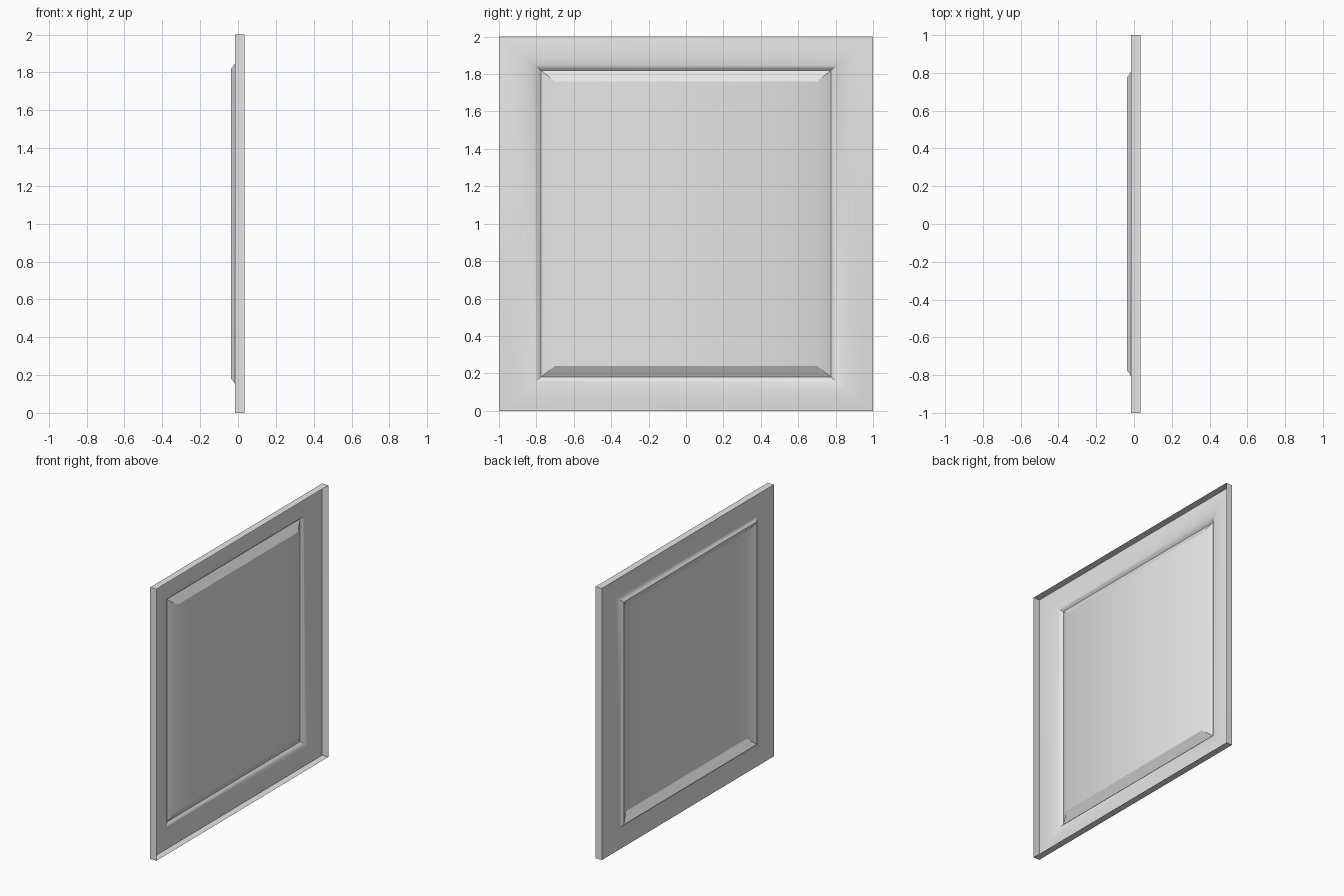
import bpy, bmesh, math

cube = bpy.data.objects.get("Cube")
if cube:
    bpy.data.objects.remove(cube)

# One plain grey paint for the whole panel
GREY = (0.8, 0.8, 0.8, 1)
paint = bpy.data.materials.new("light_grey_paint")
paint.use_nodes = True
paint.diffuse_color = GREY
paint.node_tree.nodes["Principled BSDF"].inputs["Base Color"].default_value = GREY

WIDEN = 1.25  # side borders are wider than the top and bottom ones


def nested_frames(name, profile, cap=False):
    """Bridge concentric rectangles; profile holds (inset from edge, x) pairs."""
    bm = bmesh.new()
    rings = []
    for inset, x in profile:
        y, h = 1 - inset * WIDEN, 1 - inset
        rings.append([bm.verts.new((x, sy * y, 1 + sz * h))
                      for sy, sz in ((-1, -1), (1, -1), (1, 1), (-1, 1))])
    for outer, inner in zip(rings, rings[1:]):
        for i in range(4):
            j = (i + 1) % 4
            bm.faces.new((outer[i], outer[j], inner[j], inner[i]))
    if cap:
        bm.faces.new(rings[-1])
    mesh = bpy.data.meshes.new(name)
    bm.to_mesh(mesh)
    bm.free()
    mesh.materials.append(paint)
    obj = bpy.data.objects.new(name, mesh)
    bpy.context.collection.objects.link(obj)
    bpy.ops.object.select_all(action='DESELECT')
    obj.select_set(True)
    bpy.context.view_layer.objects.active = obj
    bpy.ops.object.shade_smooth_by_angle(angle=math.radians(30))
    return obj


# Thin outer rim, open toward +x
nested_frames("outer_rim", [(0, 0.035), (0, -0.015)])

# Curved border that swells slightly and then dips into a groove
nested_frames("moulded_border", [
    (0, -0.015), (0.03, -0.010), (0.06, -0.007), (0.09, -0.006),
    (0.12, -0.008), (0.14, -0.012), (0.155, -0.017), (0.168, -0.025),
    (0.18, -0.037)])

# Raised centre field with its bevelled edge
nested_frames("centre_field", [(0.18, -0.037), (0.24, -0.002)], cap=True)
